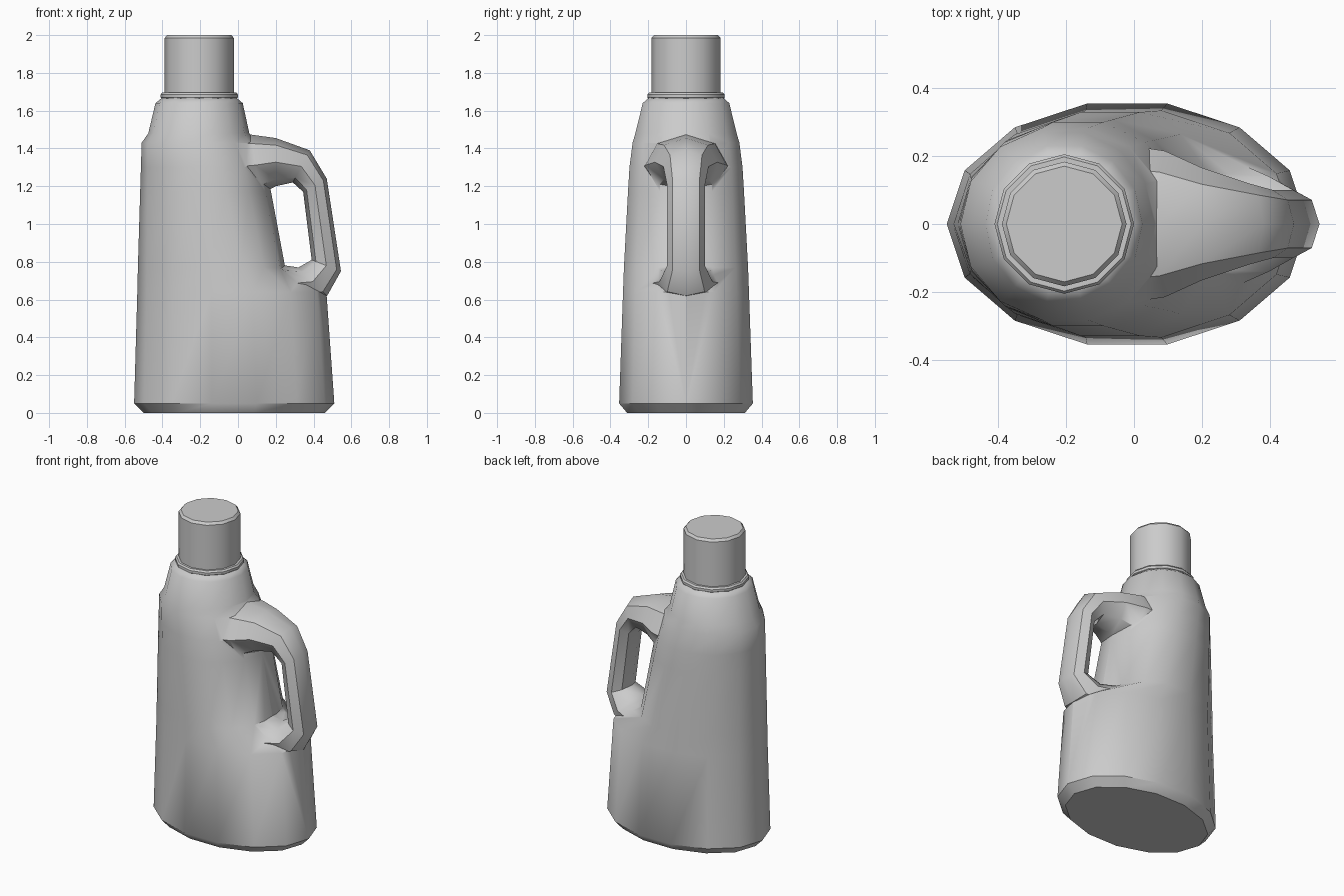
import bpy, bmesh
from math import cos, sin, tau, radians
from mathutils import Vector

if "Cube" in bpy.data.objects:
    bpy.data.objects.remove(bpy.data.objects["Cube"])


def loft(name, rings):
    """Skin a list of closed rings and cap both ends."""
    bm = bmesh.new()
    loops = [[bm.verts.new(p) for p in ring] for ring in rings]
    n = len(loops[0])
    for a, b in zip(loops, loops[1:]):
        for i in range(n):
            j = (i + 1) % n
            bm.faces.new((a[i], a[j], b[j], b[i]))
    bm.faces.new(loops[0])
    bm.faces.new(loops[-1])
    bmesh.ops.recalc_face_normals(bm, faces=bm.faces)
    mesh = bpy.data.meshes.new(name)
    bm.to_mesh(mesh)
    bm.free()
    ob = bpy.data.objects.new(name, mesh)
    bpy.context.collection.objects.link(ob)
    return ob


def oval(z, left, right, cx, hy, n=14):
    """Egg-shaped horizontal section, widest at cx."""
    ring = []
    for i in range(n):
        c, s = cos(tau * i / n), sin(tau * i / n)
        ring.append((cx + c * (right - cx if c > 0 else cx - left), hy * s, z))
    return ring


def grip(outer, inner, w, n=8):
    """Handle section spanning outer to inner points in the xz plane."""
    o, i = Vector((outer[0], 0, outer[1])), Vector((inner[0], 0, inner[1]))
    mid, half = (o + i) / 2, (o - i) / 2
    return [mid + half * cos(tau * k / n) + Vector((0, w * sin(tau * k / n), 0))
            for k in range(n)]


def smooth(ob, angle):
    bpy.ops.object.select_all(action='DESELECT')
    ob.select_set(True)
    bpy.context.view_layer.objects.active = ob
    bpy.ops.object.shade_smooth_by_angle(angle=radians(angle))


# Bottle body, pinched in behind the handle: z, left, right, widest x, half depth
body = loft("bottle_body", [oval(*r) for r in [
    (0.0, -0.50, 0.46, -0.02, 0.32),
    (0.05, -0.55, 0.51, -0.02, 0.363),
    (0.64, -0.533, 0.468, -0.03, 0.342),
    (0.77, -0.53, 0.25, -0.05, 0.337),
    (1.17, -0.518, 0.175, -0.13, 0.315),
    (1.30, -0.514, 0.15, -0.16, 0.307),
    (1.43, -0.51, 0.10, -0.20, 0.29),
    (1.48, -0.475, 0.06, -0.205, 0.275),
    (1.64, -0.437, 0.025, -0.205, 0.235),
    (1.67, -0.40, -0.01, -0.205, 0.20),
]])

# Handle arching from the shoulder down to the ledge
handle = loft("handle", [grip(*r) for r in [
    ((-0.02, 1.475), (0.00, 1.13), 0.23),
    ((0.07, 1.473), (0.11, 1.15), 0.215),
    ((0.20, 1.455), (0.20, 1.20), 0.165),
    ((0.38, 1.39), (0.29, 1.22), 0.12),
    ((0.47, 1.24), (0.345, 1.17), 0.10),
    ((0.545, 0.75), (0.39, 0.81), 0.10),
    ((0.472, 0.62), (0.32, 0.77), 0.14),
    ((0.30, 0.58), (0.22, 0.785), 0.20),
]])

# Fuse the handle into the body
union = body.modifiers.new("fuse", 'BOOLEAN')
union.operation = 'UNION'
union.solver = 'EXACT'
union.object = handle
bpy.context.view_layer.objects.active = body
body.select_set(True)
bpy.ops.object.modifier_apply(modifier=union.name)
bpy.data.objects.remove(handle)
smooth(body, 42)

# Neck bead and screw cap
cap = loft("neck_bead_and_cap", [
    [(-0.205 + r * cos(tau * k / 12), r * sin(tau * k / 12), z) for k in range(12)]
    for r, z in [(0.19, 1.655), (0.205, 1.67), (0.205, 1.685), (0.197, 1.695),
                 (0.183, 1.695), (0.183, 1.985), (0.17, 2.0)]])
smooth(cap, 35)
